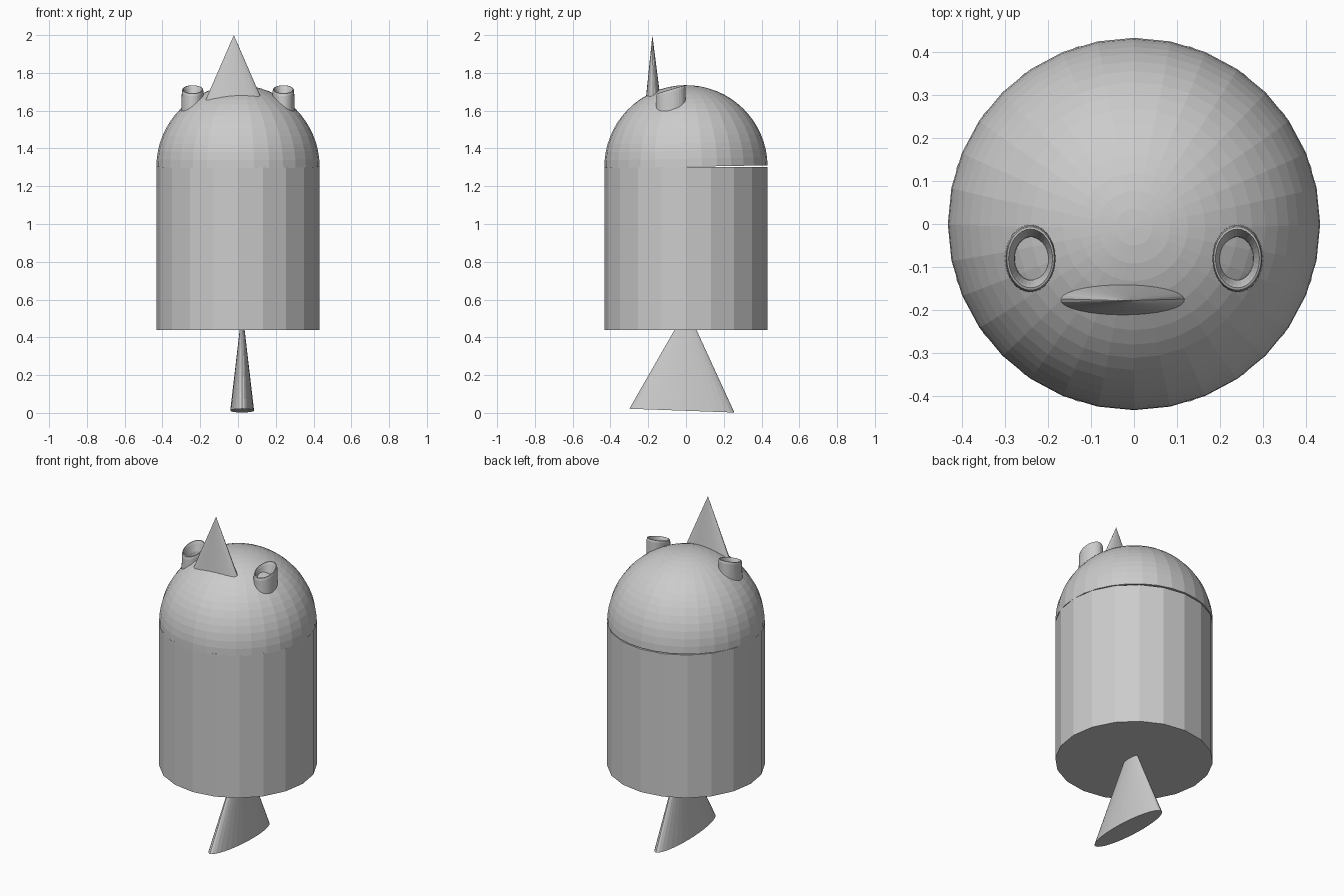
import bpy, bmesh
from math import sin, cos, pi, radians
from mathutils import Matrix, Vector

cube = bpy.data.objects.get("Cube")
if cube:
    bpy.data.objects.remove(cube, do_unlink=True)

grey = bpy.data.materials.new("plain grey")
grey.use_nodes = True
colour = (0.6, 0.6, 0.6, 1)
grey.diffuse_color = colour
grey.node_tree.nodes["Principled BSDF"].inputs["Base Color"].default_value = colour

RADIUS = 0.432
SEAM_Z = 1.303


def finish(name, bm):
    bmesh.ops.recalc_face_normals(bm, faces=bm.faces)
    mesh = bpy.data.meshes.new(name)
    bm.to_mesh(mesh)
    bm.free()
    mesh.materials.append(grey)
    obj = bpy.data.objects.new(name, mesh)
    bpy.context.collection.objects.link(obj)
    return obj


def ellipse(bm, x, y, z, rx, ry, slope=0, sides=32):
    """Ring of vertices whose plane rises by slope along y."""
    ring = []
    for i in range(sides):
        a = 2 * pi * i / sides
        dy = ry * sin(a)
        ring.append(bm.verts.new((x + rx * cos(a), y + dy, z + slope * dy)))
    return ring


def bridge(bm, a, b):
    for i in range(len(a)):
        j = (i + 1) % len(a)
        bm.faces.new((a[i], a[j], b[j], b[i]))


def flat_cone(name, base, apex, rx, ry, slope=0):
    bm = bmesh.new()
    ring = ellipse(bm, *base, rx, ry, slope)
    tip = bm.verts.new(apex)
    bm.faces.new(ring)
    for i in range(len(ring)):
        bm.faces.new((ring[i], ring[(i + 1) % len(ring)], tip))
    return finish(name, bm)


# Body: faceted cylinder
bm = bmesh.new()
low = ellipse(bm, 0, 0, 0.44, RADIUS, RADIUS, sides=20)
high = ellipse(bm, 0, 0, SEAM_Z, RADIUS, RADIUS, sides=20)
bridge(bm, low, high)
bm.faces.new(low)
bm.faces.new(high)
finish("body", bm)

# Head: closed half sphere, lifted slightly at the back
bm = bmesh.new()
bmesh.ops.create_uvsphere(bm, u_segments=32, v_segments=32, radius=RADIUS)
cut = bmesh.ops.bisect_plane(bm, geom=bm.verts[:] + bm.edges[:] + bm.faces[:],
                             plane_co=(0, 0, 0), plane_no=(0, 0, 1),
                             dist=0.001, clear_inner=True)
bmesh.ops.holes_fill(bm, edges=[e for e in bm.edges if e.is_boundary])
bmesh.ops.transform(bm, verts=bm.verts,
                    matrix=Matrix.Translation((0, 0, SEAM_Z)) @ Matrix.Rotation(radians(1), 4, 'X'))
finish("head_dome", bm)

# Horn on the forehead, and the stand fin below the body
flat_cone("horn", (-0.022, -0.173, 1.6), (-0.022, -0.178, 2.0), 0.174, 0.046)
flat_cone("stand_fin", (0.022, -0.022, 0.012), (0.022, 0.004, 0.552), 0.063, 0.278, -0.036)

# Ears: hollow oval tubes with rounded rims, one each side
# each step: height, scale of the oval
EAR_PROFILE = [(1.56, 1.0), (1.70, 0.96), (1.712, 0.92), (1.713, 0.85),
               (1.70, 0.78), (1.66, 0.63), (1.60, 0.6)]
for side, name in ((-1, "right_ear"), (1, "left_ear")):
    bm = bmesh.new()
    rings = [ellipse(bm, side * 0.24, -0.08, z, 0.06 * s, 0.08 * s, 0.3)
             for z, s in EAR_PROFILE]
    for a, b in zip(rings, rings[1:]):
        bridge(bm, a, b)
    bridge(bm, rings[-1], rings[0])
    finish(name, bm)
